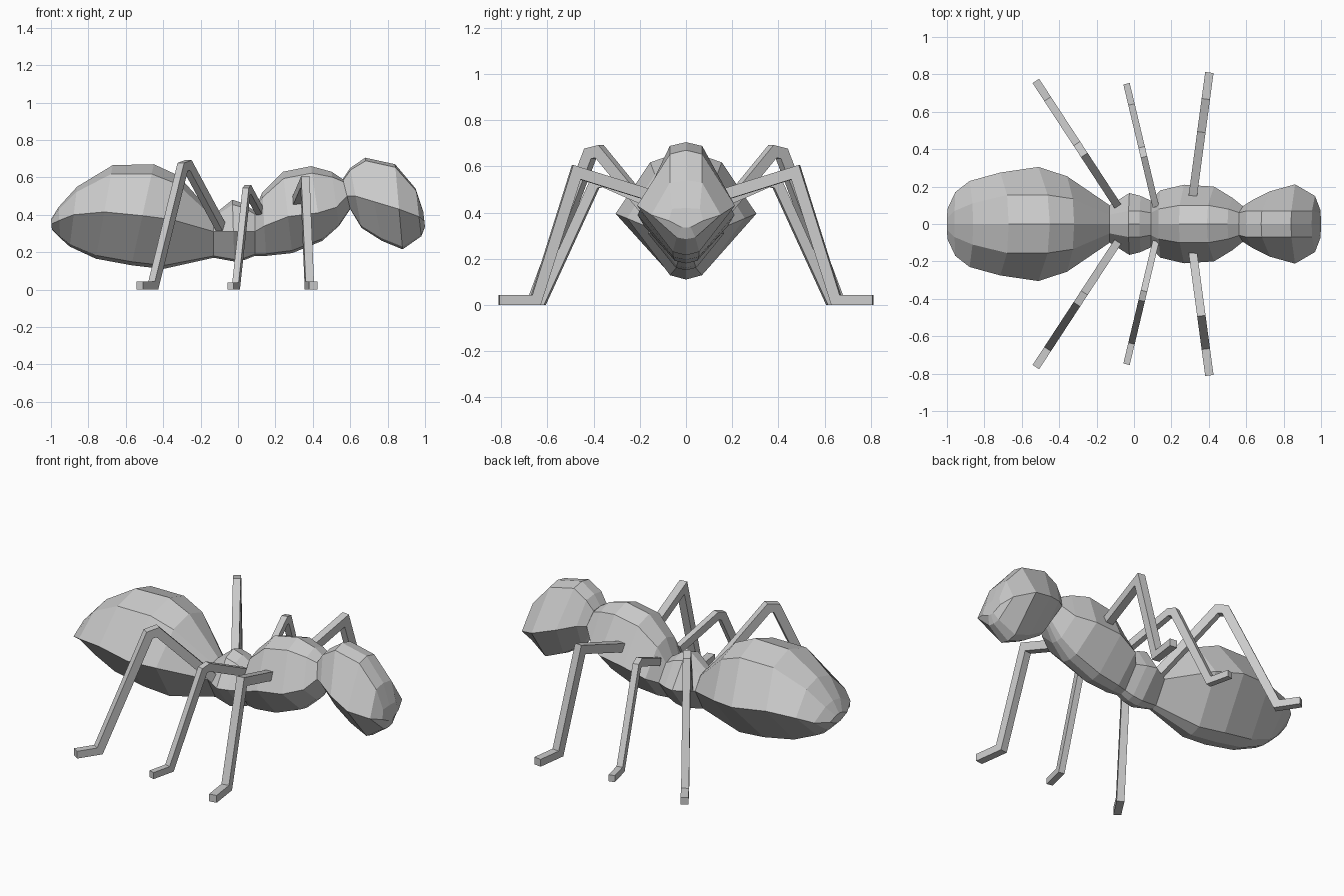
import bpy, bmesh
from mathutils import Vector

if "Cube" in bpy.data.objects:
    bpy.data.objects.remove(bpy.data.objects["Cube"])

grey = bpy.data.materials.new("body grey")
grey.diffuse_color = (0.6, 0.6, 0.6, 1)
grey.use_nodes = True
grey.node_tree.nodes["Principled BSDF"].inputs["Base Color"].default_value = grey.diffuse_color


def finish(bm, name):
    bmesh.ops.recalc_face_normals(bm, faces=bm.faces)
    mesh = bpy.data.meshes.new(name)
    bm.to_mesh(mesh)
    bm.free()
    mesh.materials.append(grey)
    ob = bpy.data.objects.new(name, mesh)
    bpy.context.collection.objects.link(ob)
    return ob


def loft(bm, rings):
    """Skin a list of closed rings and cap both ends."""
    vs = [[bm.verts.new(p) for p in r] for r in rings]
    n = len(vs[0])
    for a, b in zip(vs, vs[1:]):
        for i in range(n):
            j = (i + 1) % n
            bm.faces.new((a[i], a[j], b[j], b[i]))
    bm.faces.new(vs[0])
    bm.faces.new(vs[-1])


def body_part(name, stations, drop):
    """Station: x/z of top, x/z of bottom, z of widest line, half width, shoulder half width."""
    bm = bmesh.new()
    rings = []
    for xt, zt, xb, zb, zm, w, a in stations:
        def pt(y, z):
            f = (zt - z) / (zt - zb)
            return (xt + (xb - xt) * f, y, z)
        zs = zt - (zt - zm) * drop
        zl = zb + (zm - zb) * 0.07
        b = w * 0.27
        rings.append([pt(0, zt), pt(a, zs), pt(w, zm), pt(b, zl),
                      pt(0, zb), pt(-b, zl), pt(-w, zm), pt(-a, zs)])
    loft(bm, rings)
    return finish(bm, name)


# Abdomen, tail tip to waist
body_part("abdomen", [
    (-1.0, .375, -.995, .32, .35, .08, .03),
    (-.96, .44, -.95, .275, .37, .17, .07),
    (-.86, .55, -.90, .23, .40, .23, .11),
    (-.67, .665, -.76, .165, .415, .275, .155),
    (-.45, .67, -.57, .13, .395, .305, .155),
    (-.32, .61, -.40, .11, .375, .255, .135),
    (-.13, .40, -.13, .17, .31, .10, .05)], .19)

# Waist
body_part("waist", [
    (-.13, .40, -.13, .17, .31, .10, .05),
    (-.03, .48, -.02, .15, .31, .165, .07),
    (.03, .46, .04, .16, .31, .15, .07),
    (.09, .42, .09, .18, .31, .125, .06)], .15)

# Thorax, waist to neck
body_part("thorax", [
    (.09, .42, .09, .18, .31, .125, .06),
    (.13, .52, .15, .18, .34, .18, .08),
    (.24, .63, .29, .195, .39, .21, .10),
    (.39, .66, .45, .26, .41, .20, .10),
    (.50, .63, .54, .34, .44, .14, .08),
    (.56, .59, .60, .43, .50, .095, .06)], .15)

# Head, neck to face
body_part("head", [
    (.56, .59, .60, .43, .50, .095, .06),
    (.60, .65, .66, .33, .50, .125, .07),
    (.68, .705, .77, .26, .47, .175, .07),
    (.84, .67, .88, .215, .43, .212, .07),
    (.95, .54, .98, .285, .39, .15, .07),
    (.99, .42, 1.0, .335, .365, .075, .06)], .07)


def leg(name, start, end, path, width, thick):
    """Sweep a mitred box along a (y, z) path lying in the vertical plane start-end."""
    (x0, y0), (x1, y1) = start, end
    d = Vector((x1 - x0, y1 - y0)).normalized()
    side = Vector((-d.y, d.x, 0)) * width / 2
    pts = [Vector(((y - y0) / d.y, z)) for y, z in path]
    for sign, label in ((-1, "right"), (1, "left")):
        bm = bmesh.new()
        rings = []
        for i, p in enumerate(pts):
            u = (p - pts[i - 1]).normalized() if i else None
            v = (pts[i + 1] - p).normalized() if i + 1 < len(pts) else None
            u, v = u or v, v or u
            t = (u + v).normalized()
            n = Vector((-t.y, t.x)) * (thick / 2 / t.dot(u))
            ring = []
            for q, s in ((p + n, 1), (p + n, -1), (p - n, -1), (p - n, 1)):
                c = Vector((x0 + d.x * q.x, y0 + d.y * q.x, max(q.y, 0))) + side * s
                ring.append((c.x, c.y * sign, c.z))
            rings.append(ring)
        loft(bm, rings)
        finish(bm, label + "_" + name)


# Three pairs of legs
leg("front_leg", (.315, .155), (.403, .81),
    [(.155, .475), (.475, .575), (.65, .018), (.81, .018)], .045, .05)
leg("middle_leg", (.115, .10), (-.04, .75),
    [(.10, .42), (.36, .535), (.395, .525), (.625, .016), (.75, .016)], .035, .045)
leg("rear_leg", (-.09, .10), (-.525, .765),
    [(.10, .33), (.375, .665), (.415, .655), (.655, .018), (.765, .018)], .042, .05)
